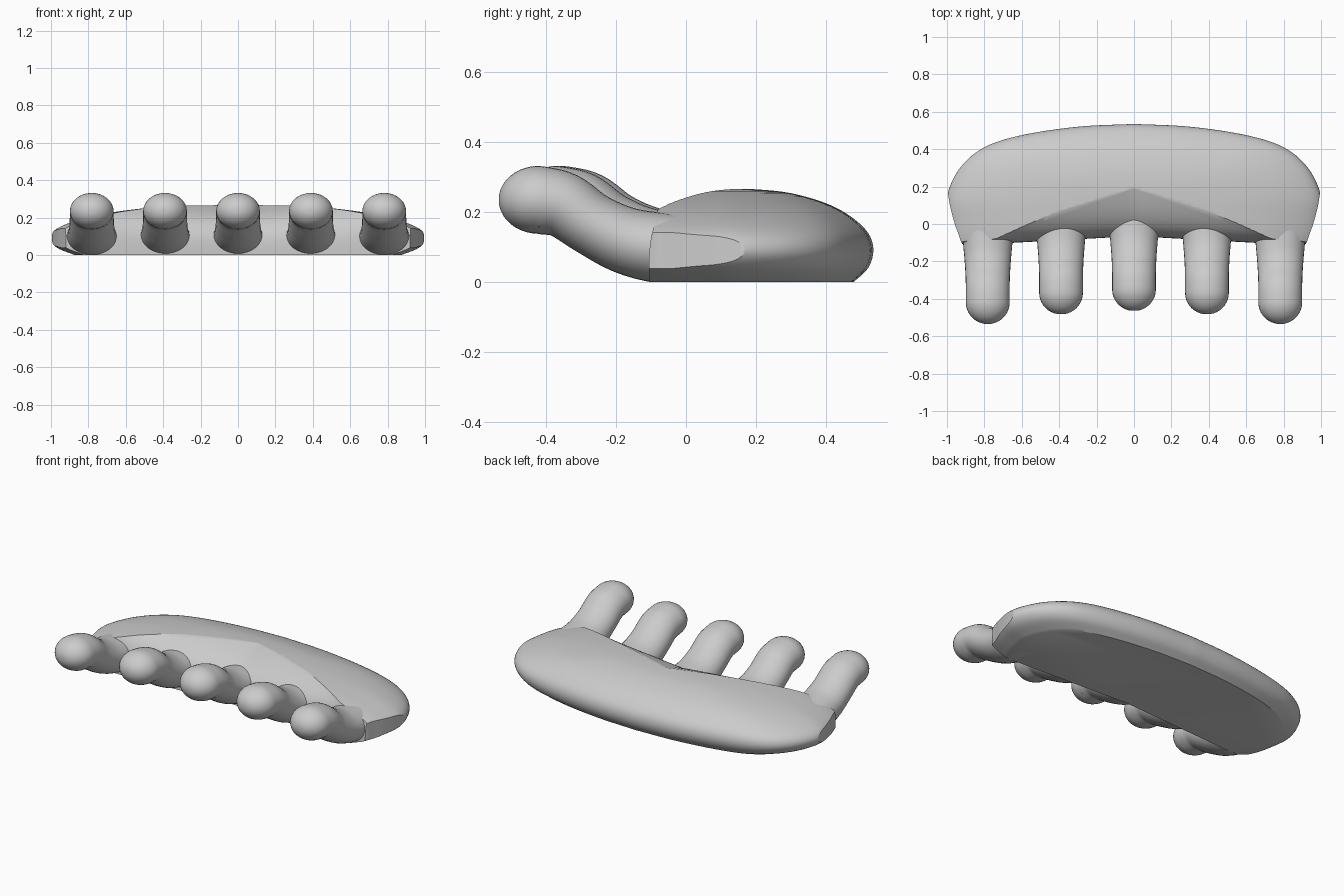
import bpy, bmesh, math
from mathutils import Vector

if "Cube" in bpy.data.objects:
    bpy.data.objects.remove(bpy.data.objects["Cube"])

grey = bpy.data.materials.new("plain_grey")
grey.use_nodes = True
COLOUR = (0.6, 0.6, 0.6, 1)
grey.diffuse_color = COLOUR
grey.node_tree.nodes["Principled BSDF"].inputs["Base Color"].default_value = COLOUR


def spline(points, steps):
    """Smooth curve through the points."""
    pts = [Vector(p) for p in points]
    pts = [2 * pts[0] - pts[1]] + pts + [2 * pts[-1] - pts[-2]]
    out = []
    for a, b, c, d in zip(pts, pts[1:], pts[2:], pts[3:]):
        for i in range(steps):
            t = i / steps
            out.append(0.5 * (2 * b + (c - a) * t + (2 * a - 5 * b + 4 * c - d) * t**2
                              + (3 * b - a - 3 * c + d) * t**3))
    return out + [pts[-2]]


def loft(name, rings):
    """Skin a row of equal closed rings and cap both ends."""
    bm = bmesh.new()
    rows = [[bm.verts.new(p) for p in ring] for ring in rings]
    n = len(rows[0])
    for lo, hi in zip(rows, rows[1:]):
        for i in range(n):
            j = (i + 1) % n
            bm.faces.new((lo[i], lo[j], hi[j], hi[i]))
    bm.faces.new(rows[0][::-1])
    bm.faces.new(rows[-1])
    bmesh.ops.recalc_face_normals(bm, faces=bm.faces)
    mesh = bpy.data.meshes.new(name)
    bm.to_mesh(mesh)
    bm.free()
    obj = bpy.data.objects.new(name, mesh)
    bpy.context.collection.objects.link(obj)
    mesh.materials.append(grey)
    return obj


def select(obj):
    bpy.ops.object.select_all(action="DESELECT")
    obj.select_set(True)
    bpy.context.view_layer.objects.active = obj


def smooth(obj):
    select(obj)
    bpy.ops.object.shade_smooth_by_angle(angle=math.radians(32))


def carve(obj, cutter):
    cutter.hide_render = True
    mod = obj.modifiers.new("carve", "BOOLEAN")
    mod.operation, mod.solver, mod.object = "DIFFERENCE", "EXACT", cutter
    select(obj)
    bpy.ops.object.modifier_apply(modifier=mod.name)
    bpy.data.objects.remove(cutter)


# Domed body: one outline, scaled level by level about its middle
half = spline([(0, .535), (.3, .52), (.6, .475), (.8, .41), (.93, .3), (1, .15),
               (.993, .02), (.96, -.1), (.88, -.22), (.6, -.36), (0, -.4)], 8)
outline = half + [Vector((-p.x, p.y)) for p in half[-2:0:-1]]
levels = spline([(.87, 0), (.965, .04), (1, .09), (.966, .14), (.85, .188),
                 (.69, .225), (.46, .254), (.23, .265), (.03, .267)], 5)
MID = 0.1
body = loft("body", [[(p.x * s, MID + (p.y - MID) * s, max(z, 0)) for p in outline]
                     for s, z in levels])


# Sloping front face, meeting the dome in a shallow V ridge
def front_section(x):
    a = abs(x)
    foot = -0.065 - 0.055 * min(a, 0.75)
    ridge = max(0.19 - 0.37 * a, foot + 0.02)
    top = 0.265 - 0.065 * min(a / 0.73, 1.2) ** 2
    bulge = 0.28
    ring = [(x, foot, -0.1)]
    for i in range(15):
        u = (i / 14) ** 3
        ring.append((x, foot + (ridge - foot) * u, top * u ** bulge))
    rise = 0.1
    ring.append((x, ridge + rise * (ridge - foot) / (bulge * top), top + rise))
    return ring + [(x, -0.8, top + rise), (x, -0.8, -0.1)]


carve(body, loft("front_cutter", [front_section(i * 0.0365) for i in range(-30, 31)]))

# Hollowed upright walls at both ends
wall = spline([(1.02, .26), (.998, .18), (.982, .09), (.958, 0), (.93, -.08),
               (.912, -.16), (.9, -.5)], 5)
for side in (-1, 1):
    plan = [(side * p.x, p.y) for p in wall] + [(side * 1.2, -.5), (side * 1.2, .26)]
    carve(body, loft("end_cutter", [[(x, y, z) for x, y in plan] for z in (-.1, .4)]))
smooth(body)


# Fingers: bent tubes with round tips, flaring where they join the body
def finger(name, x, shift):
    # each station is y, z, half width, half height
    path = spline([(-.42, .235, .117, .097), (-.35, .22, .117, .094),
                   (-.27, .167, .119, .09), (-.18, .122, .125, .095),
                   (-.09, .1, .133, .1), (.02, .09, .14, .1)], 6)
    centres = [Vector((x, p[0] + shift, p[1])) for p in path]
    sizes = [(p[2], p[3]) for p in path]
    rings = []

    def ring(c, along, w, h):
        up = Vector((0, -along.z, along.y))
        pts = []
        for k in range(32):
            t = math.tau * k / 32
            p = c + Vector((w * math.cos(t), 0, 0)) + up * (h * math.sin(t))
            p.z = max(p.z, 0)
            pts.append(p)
        rings.append(pts)

    forward = Vector((0, 1, 0))
    for k in range(1, 10):
        t = math.pi / 2 * k / 10
        ring(centres[0] - forward * (0.115 * math.cos(t)), forward,
             sizes[0][0] * math.sin(t), sizes[0][1] * math.sin(t))
    for i, c in enumerate(centres):
        a, b = centres[max(i - 1, 0)], centres[min(i + 1, len(centres) - 1)]
        ring(c, forward if i == 0 else (b - a).normalized(), *sizes[i])
    smooth(loft(name, rings))


finger("middle_finger", 0, 0.07)
for side, label in ((1, "left"), (-1, "right")):
    finger(label + "_inner_finger", side * 0.39, 0.052)
    finger(label + "_outer_finger", side * 0.782, 0)
